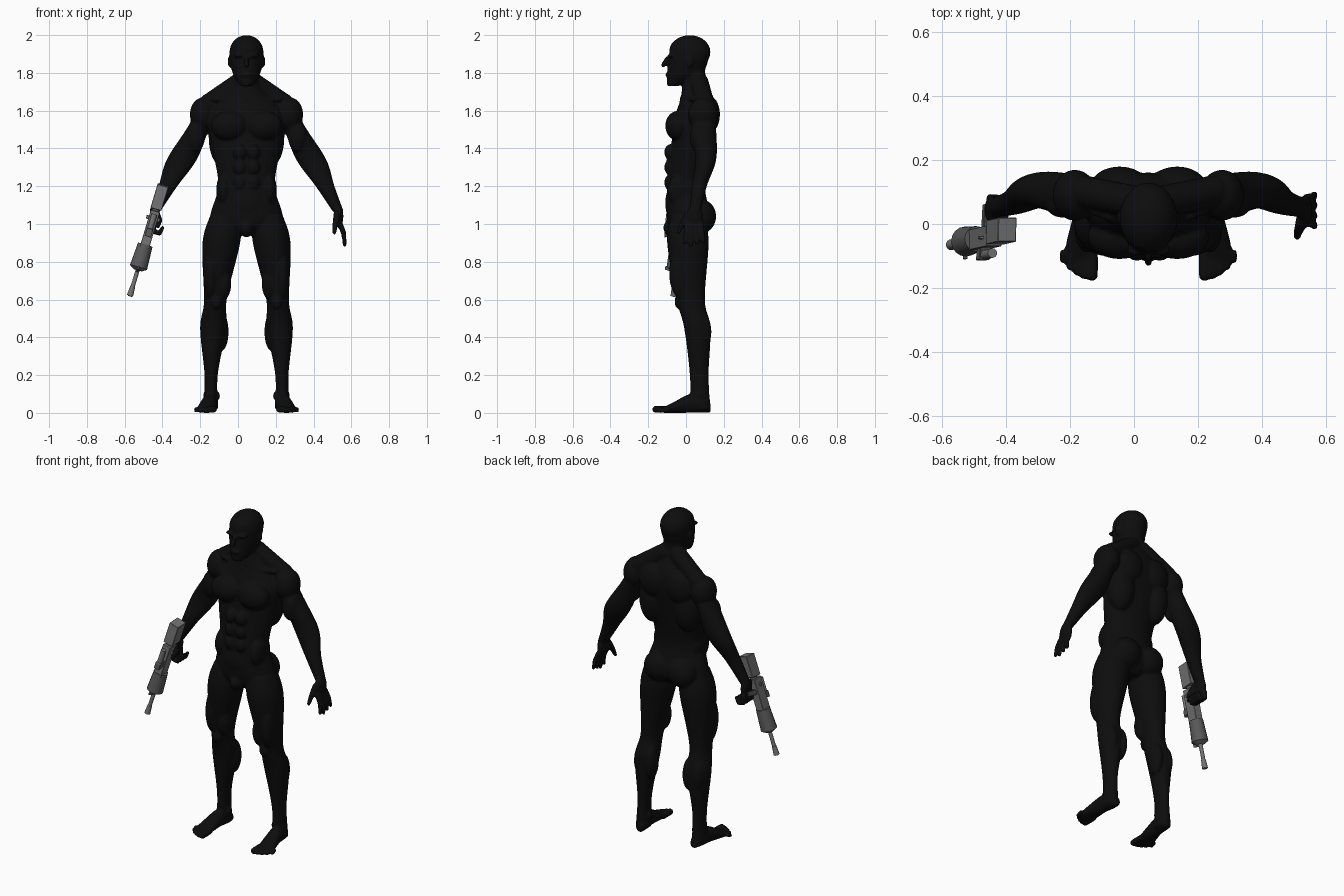
import bpy, bmesh, math
from mathutils import Vector, Matrix

if "Cube" in bpy.data.objects:
    bpy.data.objects.remove(bpy.data.objects["Cube"])


def material(name, value):
    made = bpy.data.materials.new(name)
    made.use_nodes = True
    colour = (value, value, value, 1)
    made.diffuse_color = colour
    shader = made.node_tree.nodes["Principled BSDF"]
    shader.inputs["Base Color"].default_value = colour
    return made


black_skin = material("black skin", .004)
dark_metal = material("dark gunmetal", .1)
grey_metal = material("grey metal", .17)


def finish(shape, name, mat):
    bmesh.ops.recalc_face_normals(shape, faces=shape.faces[:])
    mesh = bpy.data.meshes.new(name)
    shape.to_mesh(mesh)
    shape.free()
    mesh.materials.append(mat)
    made = bpy.data.objects.new(name, mesh)
    bpy.context.collection.objects.link(made)
    return made


# Body helpers: every form is a closed shell, all fused into one skin later
body = bmesh.new()


def smooth_rows(rows, steps=6):
    """Catmull-Rom curve through the rows of a loft."""
    rows = [Vector(row) for row in rows]
    padded = [rows[0]] + rows + [rows[-1]]
    for before, start, end, after in zip(padded, padded[1:], padded[2:], padded[3:]):
        pull_start, pull_end = (end - before) / 2, (after - start) / 2
        for step in range(steps):
            t = step / steps
            ease = t * t * (3 - 2 * t)
            yield (start.lerp(end, ease) + pull_start * t * (1 - t) ** 2
                   - pull_end * t * t * (1 - t))
    yield rows[-1]


def loft(rows, centre=lambda p: 0, side=1, lengthwise=False, sides=28):
    """Rows are (position, half width, low edge, high edge) of an oval section."""
    rings = []
    for position, width, low, high in smooth_rows(rows):
        ring = []
        for k in range(sides):
            angle = math.tau * k / sides
            x = side * (centre(position) + width * math.cos(angle))
            other = (low + high) / 2 + (high - low) / 2 * math.sin(angle)
            ring.append(body.verts.new((x, position, other) if lengthwise else (x, other, position)))
        rings.append(ring)
    for lower, upper in zip(rings, rings[1:]):
        for k in range(sides):
            body.faces.new((lower[k], lower[k - 1], upper[k - 1], upper[k]))
    body.faces.new(rings[0])
    body.faces.new(rings[-1])


def blob(centre, radii):
    placed = Matrix.Translation(centre) @ Matrix.Diagonal((*radii, 1))
    bmesh.ops.create_uvsphere(body, u_segments=24, v_segments=14, radius=1, matrix=placed)


def tube(points, thick, thin, side=1):
    """Rounded chain of cones tapering from thick to thin."""
    points = [Vector((side * x, y, z)) for x, y, z in points]
    last = len(points) - 1
    radii = [thick + (thin - thick) * i / last for i in range(last + 1)]
    for point, radius in zip(points, radii):
        blob(point, (radius, radius, radius))
    for start, end, wide, narrow in zip(points, points[1:], radii, radii[1:]):
        bone = end - start
        turn = bone.to_track_quat('Z', 'Y').to_matrix().to_4x4()
        bmesh.ops.create_cone(body, cap_ends=True, segments=16, radius1=wide, radius2=narrow,
                              depth=bone.length,
                              matrix=Matrix.Translation((start + end) / 2) @ turn)


# Torso with neck, then head
loft([(.94, .06, -.06, .07), (1.02, .19, -.1, .13), (1.2, .15, -.1, .1), (1.4, .18, -.08, .13),
      (1.56, .2, -.06, .16), (1.66, .14, -.03, .15), (1.74, .07, -.02, .11), (1.84, .07, -.02, .1)])
loft([(1.73, .03, -.1, -.04), (1.79, .07, -.1, .08), (1.88, .09, -.09, .12),
      (1.95, .08, -.08, .11), (1.99, .03, -.03, .06)])

# Single forms on the centre line
centre_forms = {
    "cropped hair": ((0, .02, 1.91), (.09, .11, .09)),
    "lips": ((0, -.1, 1.79), (.03, .01, .01)),
    "belly": ((0, -.07, 1.11), (.09, .04, .09)),
    "groin": ((0, -.07, .98), (.04, .05, .05)),
}
for centre, radii in centre_forms.values():
    blob(centre, radii)
tube([(0, -.1, 1.88), (0, -.12, 1.84)], thick=.01, thin=.013)

# Forms found on both sides
paired_forms = {
    "brow": ((.04, -.08, 1.89), (.03, .02, .01)),
    "ear": ((.09, .02, 1.86), (.01, .02, .03)),
    "chest": ((.09, -.04, 1.52), (.1, .07, .08)),
    "flank": ((.12, -.02, 1.18), (.04, .08, .09)),
    "back": ((.12, .08, 1.45), (.08, .08, .15)),
    "shoulder blade": ((.09, .12, 1.58), (.09, .06, .1)),
    "buttock": ((.08, .08, 1.04), (.09, .08, .09)),
    "deltoid": ((.23, .09, 1.58), (.07, .08, .09)),
    "biceps": ((.27, .06, 1.46), (.05, .04, .08)),
    "outer thigh": ((.19, -.02, .74), (.04, .07, .14)),
    "inner thigh": ((.12, -.02, .69), (.04, .05, .09)),
    "kneecap": ((.16, -.04, .59), (.03, .02, .04)),
}
for side in (1, -1):
    for (x, y, z), radii in paired_forms.values():
        blob((side * x, y, z), radii)
    for row in range(3):    # abdomen
        blob((side * .035, -.085, 1.22 + .08 * row), (.036, .03, .042))

    # Neck slope and collarbone
    tube([(.04, .07, 1.75), (.2, .1, 1.64)], thick=.05, thin=.05, side=side)
    tube([(0, -.02, 1.66), (.18, .04, 1.66)], thick=.015, thin=.01, side=side)

    # Arm hangs outwards in a straight slope
    loft([(1.64, .05, .04, .15), (1.5, .06, .03, .16), (1.34, .08, .05, .16),
          (1.2, .05, .03, .11), (1.07, .03, .02, .08)],
         centre=lambda z: 1.04 - .52 * z, side=side)

    # Leg bows gently outwards, with two calf muscles and two ankle bones
    loft([(1.04, .08, -.08, .1), (.9, .1, -.1, .12), (.6, .06, -.05, .1), (.45, .07, -.01, .13),
          (.2, .035, .02, .12), (.02, .04, .02, .13)],
         centre=lambda z: .19 - .07 * z * z, side=side)
    for offset in (-.035, .035):
        blob((side * (.165 + offset), .085, .43), (.035, .05, .1))
        blob((side * (.185 + offset), .07, .09), (.01, .02, .02))

    # Foot from heel to ball, then toes from large to small
    loft([(.13, .02, 0, .05), (.08, .04, 0, .09), (.02, .04, 0, .1), (-.06, .05, 0, .06),
          (-.12, .05, 0, .03)],
         centre=lambda y: .2 - .13 * y, side=side, lengthwise=True)
    for toe in range(5):
        x, radius = .176 + .023 * toe, .019 - .002 * toe
        tube([(x, -.09, .02), (x, toe * toe * .003 - .16, radius)], radius, radius, side)

    # Palm
    blob((side * .488, .045, 1.04), (.025, .045, .06))

# Fingers: the left hand hangs open, the right hand curls around the grip
for finger in range(4):
    y = .005 + .025 * finger
    spread = .008 * (finger - 1.5)
    reach = .11 - .01 * abs(finger - 1)
    tube([(.495, y, 1), (.515, y + spread / 2, 1 - reach / 2), (.52, y + spread, 1 - reach)],
         thick=.015, thin=.011)
    tube([(.493, y, 1), (.493, y, .96), (.46, y, .95), (.445, y, .98)],
         thick=.015, thin=.011, side=-1)
tube([(.48, .01, 1.05), (.47, -.02, 1), (.465, -.04, .955)], thick=.02, thin=.011)
tube([(.48, .01, 1.06), (.46, -.01, 1.02), (.47, -.03, .985)], thick=.02, thin=.011, side=-1)

# Fuse the forms into one smooth skin
figure = finish(body, "body", black_skin)
figure.location.x = .045
fuse = figure.modifiers.new("fuse", 'REMESH')
fuse.mode = 'VOXEL'
fuse.voxel_size = .007
fuse.use_smooth_shade = True
relax = figure.modifiers.new("relax", 'SMOOTH')
relax.iterations = 4

# Rifle frame: local x runs from butt to muzzle, local z points forwards
butt, muzzle = Vector((-.395, -.025, 1.21)), Vector((-.572, -.065, .62))
along = (muzzle - butt).normalized()
across = Vector((0, -1, 0)).cross(along).normalized()
frame = Matrix((along, across, along.cross(across))).transposed().to_4x4()
frame.translation = butt


def gun_box(name, start, end, width, bottom, top, mat, lean=0):
    """Bevelled box whose top edge leans along the barrel."""
    shape = bmesh.new()
    bmesh.ops.create_cube(shape, size=1)
    for vert in shape.verts:
        x, y, z = vert.co + Vector((.5, 0, .5))
        vert.co = (start + x * (end - start) + lean * z, y * width, bottom + z * (top - bottom))
    bmesh.ops.bevel(shape, geom=shape.edges[:], offset=.002, segments=1, affect='EDGES')
    shape.transform(frame)
    finish(shape, name, mat)


def gun_rod(name, start, end, radius, end_radius, mat, height=0):
    shape = bmesh.new()
    placed = Matrix.Translation(((start + end) / 2, 0, height)) @ Matrix.Rotation(math.pi / 2, 4, 'Y')
    bmesh.ops.create_cone(shape, cap_ends=True, segments=16, radius1=radius, radius2=end_radius,
                          depth=end - start, matrix=placed)
    shape.transform(frame)
    for face in shape.faces:
        face.smooth = len(face.verts) == 4
    finish(shape, name, mat)


gun_box("stock", 0, .13, .06, -.045, .03, grey_metal, lean=.01)
gun_rod("stock_tube", .12, .18, .02, .02, dark_metal)
gun_box("receiver", .15, .35, .05, -.03, .035, grey_metal)
gun_box("pistol_grip", .19, .22, .03, -.1, -.02, dark_metal, lean=.02)
gun_box("magazine", .24, .28, .035, .03, .07, dark_metal, lean=.015)
gun_box("cocking_lever", .18, .2, .075, 0, .01, grey_metal)
gun_rod("scope", .17, .25, .015, .015, grey_metal, height=.055)
gun_rod("handguard", .335, .46, .04, .047, dark_metal)
gun_rod("handguard_cap", .46, .475, .047, .024, grey_metal)
gun_rod("barrel", .47, .62, .011, .011, grey_metal)
gun_rod("muzzle_brake", .565, .617, .013, .017, grey_metal)
gun_box("front_sight", .47, .49, .01, 0, .055, grey_metal, lean=-.015)
